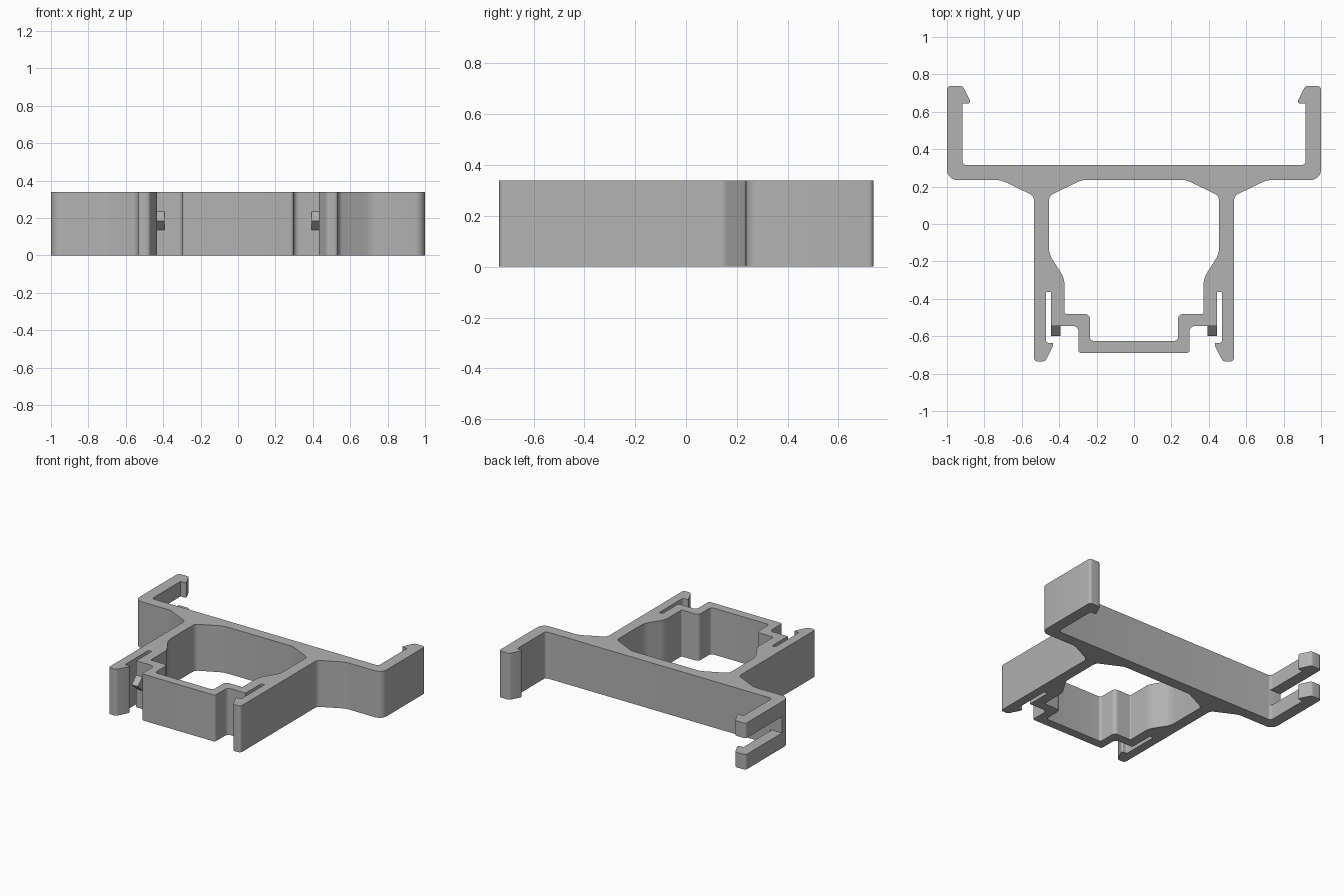
import bpy, bmesh, math
from mathutils import Vector

cube = bpy.data.objects.get("Cube")
if cube:
    bpy.data.objects.remove(cube)

HEIGHT = 0.34

grey = bpy.data.materials.new("plain_grey")
grey.use_nodes = True
grey.diffuse_color = (0.45, 0.45, 0.45, 1)
grey.node_tree.nodes["Principled BSDF"].inputs["Base Color"].default_value = (0.45, 0.45, 0.45, 1)


def rounded(corners, steps=6):
    """Replace each (x, y, radius) corner by a fillet arc."""
    out = []
    for i, (x, y, r) in enumerate(corners):
        p = Vector((x, y))
        if r == 0:
            out.append(p)
            continue
        a = Vector(corners[i - 1][:2]) - p
        b = Vector(corners[(i + 1) % len(corners)][:2]) - p
        half = a.angle(b) / 2
        reach = min(r / math.tan(half), 0.48 * min(a.length, b.length))
        r = reach * math.tan(half)
        a.normalize()
        b.normalize()
        centre = p + (a + b).normalized() * (r / math.sin(half))
        start, end = p + a * reach - centre, p + b * reach - centre
        sweep = start.angle_signed(end)
        for k in range(steps + 1):
            t = -sweep * k / steps
            c, s = math.cos(t), math.sin(t)
            out.append(centre + Vector((start.x * c - start.y * s, start.x * s + start.y * c)))
    return out


def prism(name, points, offset, open_seam=False):
    """Extrude a polygon by an offset; optionally leave the x = 0 faces open."""
    bm = bmesh.new()
    face = bm.faces.new([bm.verts.new(p) for p in points])
    ext = bmesh.ops.extrude_face_region(bm, geom=[face])
    moved = [v for v in ext["geom"] if isinstance(v, bmesh.types.BMVert)]
    bmesh.ops.translate(bm, verts=moved, vec=offset)
    if open_seam:
        seam = [f for f in bm.faces if all(abs(v.co.x) < 1e-5 for v in f.verts)]
        bmesh.ops.delete(bm, geom=seam, context='FACES')
    bmesh.ops.recalc_face_normals(bm, faces=bm.faces)
    mesh = bpy.data.meshes.new(name)
    bm.to_mesh(mesh)
    bm.free()
    mesh.materials.append(grey)
    obj = bpy.data.objects.new(name, mesh)
    bpy.context.collection.objects.link(obj)
    return obj


def mirror(obj):
    mod = obj.modifiers.new("mirror", 'MIRROR')
    mod.use_clip = True


# Half outline of the bracket: plate, upper hook, leg, lower hook, slot, tray, inner window
half_profile = [
    (0, 0.315, 0), (0.917, 0.315, 0.02),
    (0.917, 0.645, 0), (0.877, 0.645, 0.008), (0.877, 0.66, 0.008),
    (0.915, 0.738, 0.025), (1, 0.738, 0.02), (1, 0.235, 0.055),
    (0.71, 0.235, 0.12), (0.535, 0.15, 0.04),
    (0.535, -0.735, 0.02), (0.475, -0.735, 0.025),
    (0.432, -0.65, 0.008), (0.432, -0.635, 0.008), (0.47, -0.635, 0.01),
    (0.47, -0.363, 0.006), (0.443, -0.363, 0.006), (0.443, -0.545, 0),
    (0.297, -0.545, 0.03), (0.297, -0.69, 0.015), (0, -0.69, 0),
    (0, -0.625, 0), (0.235, -0.625, 0.02), (0.235, -0.48, 0.03),
    (0.372, -0.48, 0.008), (0.372, -0.29, 0.12), (0.455, -0.16, 0.12),
    (0.455, 0.15, 0.04), (0.28, 0.235, 0.1), (0, 0.235, 0),
]
outline = [(p.x, p.y, 0) for p in rounded(half_profile)]
bracket = prism("bracket", outline, (0, 0, HEIGHT), open_seam=True)
mirror(bracket)

# Notch through the right upper arm, leaving two prongs
notch = prism("notch_cutter",
              [(-1.1, 0.317, 0.11), (-0.8, 0.317, 0.11), (-0.8, 0.9, 0.11), (-1.1, 0.9, 0.11)],
              (0, 0, 0.12))
notch.hide_render = True
notch.hide_viewport = True
notch.display_type = 'WIRE'
cut = bracket.modifiers.new("notch", 'BOOLEAN')
cut.operation = 'DIFFERENCE'
cut.solver = 'EXACT'
cut.object = notch

# Small wedge-shaped latches in front of the slot walls
latch = prism("latches",
              [(0.393, -0.54, 0.13), (0.393, -0.598, 0.185), (0.393, -0.54, 0.24)],
              (0.05, 0, 0))
mirror(latch)

# Apply the modifiers, drop the cutter and smooth the fillets
bpy.ops.object.select_all(action='DESELECT')
for obj in (bracket, latch):
    bpy.context.view_layer.objects.active = obj
    obj.select_set(True)
    for mod in list(obj.modifiers):
        bpy.ops.object.modifier_apply(modifier=mod.name)
bpy.data.objects.remove(notch)
bpy.ops.object.shade_smooth_by_angle(angle=math.radians(30))
